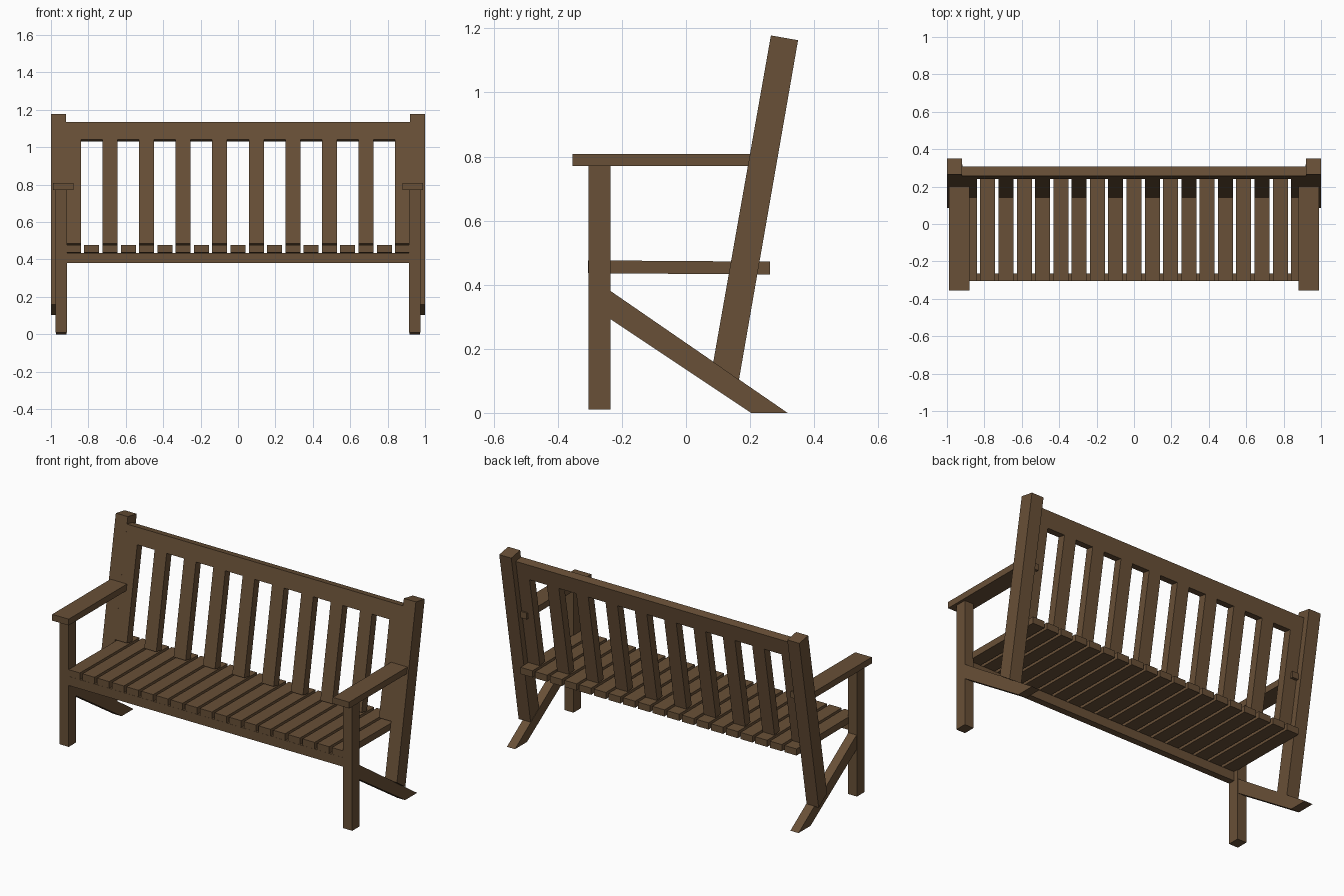
import bpy
import bmesh
from math import sin, cos, tan, radians

cube = bpy.data.objects.get("Cube")
if cube:
    bpy.data.objects.remove(cube)

wood = bpy.data.materials.new("brown_wood")
wood.use_nodes = True
COLOR = (0.14, 0.08, 0.038, 1)
wood.diffuse_color = COLOR
bsdf = next(n for n in wood.node_tree.nodes if n.type == 'BSDF_PRINCIPLED')
bsdf.inputs["Base Color"].default_value = COLOR

LEAN = radians(10)


def board(name, profile, x0, x1):
    """Extrude a side profile of (y, z) points from x0 to x1."""
    bm = bmesh.new()
    face = bm.faces.new([bm.verts.new((x0, y, z)) for y, z in profile])
    ext = bmesh.ops.extrude_face_region(bm, geom=[face])
    moved = [v for v in ext["geom"] if isinstance(v, bmesh.types.BMVert)]
    bmesh.ops.translate(bm, verts=moved, vec=(x1 - x0, 0, 0))
    bmesh.ops.recalc_face_normals(bm, faces=bm.faces)
    mesh = bpy.data.meshes.new(name)
    bm.to_mesh(mesh)
    bm.free()
    mesh.materials.append(wood)
    obj = bpy.data.objects.new(name, mesh)
    bpy.context.collection.objects.link(obj)
    return obj


def pair(name, profile, x0, x1):
    """The same board on both sides."""
    board("left_" + name, profile, x0, x1)
    board("right_" + name, profile, -x1, -x0)


def rect(y0, y1, z0, z1):
    return [(y0, z0), (y1, z0), (y1, z1), (y0, z1)]


def front_point(z):
    """Point on the leaning front plane of the backrest."""
    return (0.265 + (z - 1.178) * tan(LEAN), z)


def behind(point, thick):
    return (point[0] + thick * cos(LEAN), point[1] - thick * sin(LEAN))


def leaning(z0, z1, thick):
    low, high = front_point(z0), front_point(z1)
    return [low, behind(low, thick), behind(high, thick), high]


# Side frames: legs, armrests, braces and leaning back posts
pair("front_leg", rect(-0.305, -0.235, 0.01, 0.77), 0.915, 0.975)
pair("armrest", rect(-0.355, 0.26, 0.77, 0.808), 0.88, 0.99)
pair("brace", [(-0.235, 0.38), (-0.235, 0.292), (0.203, 0), (0.317, 0)], 0.918, 0.972)
top = front_point(1.178)
pair("back_post", [(0.085, 0.158), (0.165, 0.102), behind(top, 0.086), top], 0.92, 1.0)

# Backrest rail and seat front rail
board("top_rail", leaning(1.04, 1.136, 0.05), -0.92, 0.92)
board("front_rail", rect(-0.305, -0.265, 0.38, 0.435), -0.916, 0.916)

# Seat slats, with a backrest slat above every second one
seat_profile = [(-0.306, 0.436), (0.262, 0.432), (0.262, 0.472), (-0.306, 0.476)]
back_profile = leaning(0.484, 1.04, 0.05)
COUNT = 19
for i in range(COUNT):
    x = -0.88 + i * 1.76 / (COUNT - 1)
    board(f"seat_slat_{i + 1}", seat_profile, x - 0.04, x + 0.04)
    if i % 2 == 0:
        board(f"back_slat_{i // 2 + 1}", back_profile, x - 0.04, x + 0.04)
